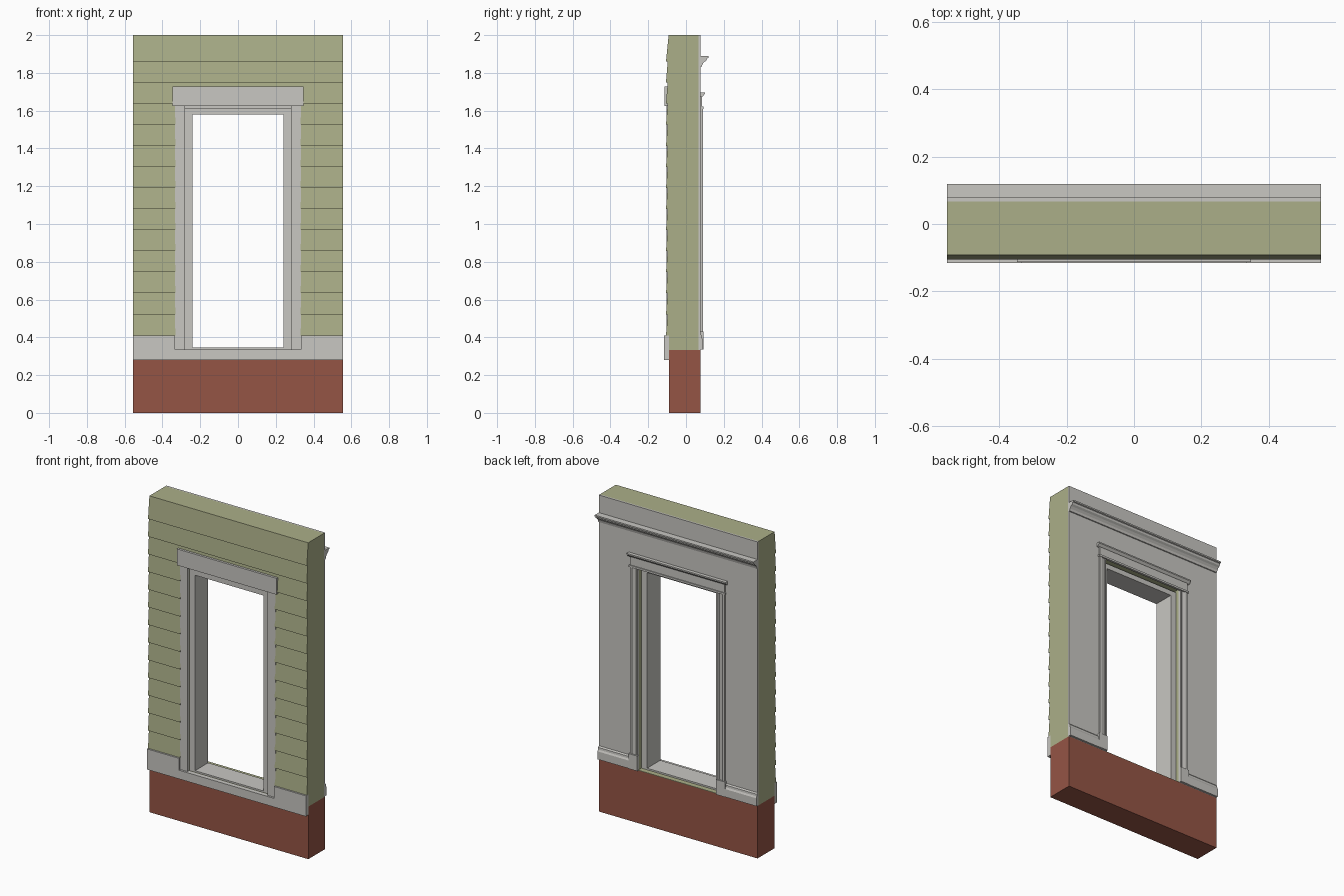
import bpy

cube = bpy.data.objects.get("Cube")
if cube:
    bpy.data.objects.remove(cube, do_unlink=True)


def material(name, rgb):
    m = bpy.data.materials.new(name)
    m.use_nodes = True
    m.diffuse_color = (*rgb, 1)
    m.node_tree.nodes["Principled BSDF"].inputs["Base Color"].default_value = (*rgb, 1)
    return m


OLIVE = material("olive siding", (0.41, 0.43, 0.25))
GREY = material("pale grey trim", (0.58, 0.57, 0.54))
BRICK = material("red brick", (0.30, 0.09, 0.06))


def prism(name, mat, profile, lo, hi, axis="x", mirror=False):
    """Extrude a closed profile: (y, z) along x, or (x, y) along z."""
    n = len(profile)
    place = (lambda p, t: (t, *p)) if axis == "x" else (lambda p, t: (*p, t))
    verts = [place(p, t) for t in (lo, hi) for p in profile]
    faces = [(i, (i + 1) % n, n + (i + 1) % n, n + i) for i in range(n)]
    faces += [tuple(reversed(range(n))), tuple(range(n, 2 * n))]
    area = sum(a[0] * b[1] - b[0] * a[1] for a, b in zip(profile, profile[1:] + profile[:1]))
    if area < 0:
        faces = [f[::-1] for f in faces]
    mesh = bpy.data.meshes.new(name)
    mesh.from_pydata(verts, [], faces)
    mesh.materials.append(mat)
    ob = bpy.data.objects.new(name, mesh)
    bpy.context.collection.objects.link(ob)
    if mirror:
        mod = ob.modifiers.new("Mirror", "MIRROR")
        mod.use_mirror_merge = False
    return ob


def box(name, mat, x0, x1, y0, y1, z0, z1, mirror=False):
    return prism(name, mat, [(y0, z0), (y1, z0), (y1, z1), (y0, z1)], x0, x1, "x", mirror)


W = 0.555                     # half width of the wall
FRONT, CORE, BACK = -0.09, 0.067, 0.078
FLOOR, HEAD, TOP = 0.335, 1.625, 2.0
OPEN = 0.28                   # half width of the rough opening
CASE = 0.333                  # outer edge of the casings

# Brick base and threshold
box("brick_base", BRICK, -W, W, FRONT, BACK, 0, FLOOR - 0.003)
box("threshold", OLIVE, -OPEN, OPEN, FRONT, BACK, FLOOR - 0.003, FLOOR)

# Wall core and the plaster lining on its back
for name, mat, y0, y1 in (("wall_core", OLIVE, FRONT, CORE), ("plaster", GREY, CORE, BACK)):
    box(name + "_side", mat, OPEN, W, y0, y1, FLOOR - 0.003, HEAD, mirror=True)
    box(name + "_head", mat, -W, W, y0, y1, HEAD, TOP)

# Lapped siding boards, from the top down
top, bottom = TOP, 1.86
pitch = 0.1115
while top > 0.42:
    profile = [(FRONT, bottom), (-0.106, bottom), (-0.097 if top < TOP else -0.092, top), (FRONT, top)]
    if bottom > HEAD:
        prism("siding_board", OLIVE, profile, -W, W)
    else:
        prism("siding_board", OLIVE, profile, CASE - 0.003, W, mirror=True)
    top, bottom = bottom, max(bottom - pitch, 0.40)

# Front trim: water table, casings and head board
box("water_table", GREY, -W, W, -0.116, FRONT, 0.28, FLOOR)
box("water_table_end", GREY, CASE, W, -0.116, FRONT, FLOOR, 0.41, mirror=True)
box("front_casing", GREY, OPEN, CASE, -0.103, FRONT, FLOOR, HEAD, mirror=True)
box("front_head_board", GREY, -0.348, 0.348, -0.113, FRONT, HEAD, 1.728)

# Inner frame
JF, JB = -0.086, 0.045
box("jamb", GREY, 0.24, OPEN, JF, JB, FLOOR, 1.612, mirror=True)
box("head_jamb", GREY, -0.24, 0.24, JF, JB, 1.58, 1.612)
box("sill", GREY, -0.24, 0.24, JF, JB, FLOOR, 0.345)

# Back casings with a shallow fluted face
prism("back_casing", GREY,
      [(OPEN, BACK), (OPEN, 0.084), (0.288, 0.084), (0.292, 0.081), (0.312, 0.085),
       (0.316, 0.089), (0.33, 0.089), (0.33, BACK)], 0.43, 1.61, "z", mirror=True)
box("plinth_block", GREY, 0.276, 0.338, BACK, 0.093, FLOOR, 0.43, mirror=True)

# Back head: bead, frieze and cap
box("head_bead", GREY, -0.336, 0.336, BACK, 0.092, 1.61, 1.622)
box("head_frieze", GREY, -0.33, 0.33, BACK, 0.086, 1.622, 1.675)
prism("head_cap", GREY, [(BACK, 1.672), (0.088, 1.675), (0.097, 1.685), (0.1, 1.688),
                         (0.1, 1.696), (BACK, 1.696)], -0.345, 0.345)

# Back baseboard and crown moulding
prism("baseboard", GREY, [(BACK, FLOOR), (0.091, FLOOR), (0.091, 0.385), (0.086, 0.395),
                          (0.085, 0.408), (BACK, 0.416)], 0.338, W, mirror=True)
prism("crown_moulding", GREY, [(BACK, 1.83), (0.083, 1.832), (0.087, 1.846), (0.097, 1.858),
                               (0.108, 1.866), (0.112, 1.877), (0.119, 1.88), (0.119, 1.889),
                               (BACK, 1.889)], -W, W)
